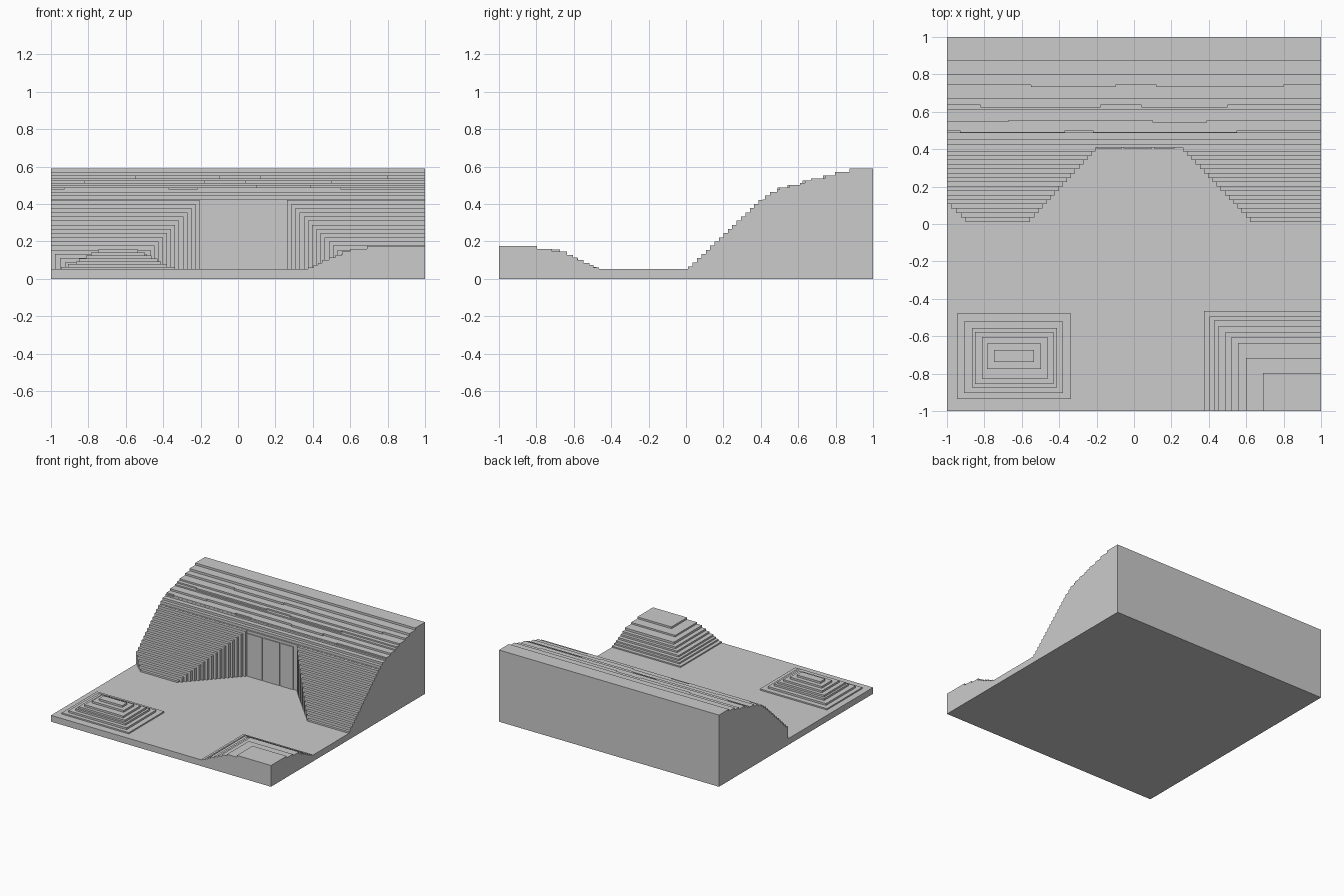
import bpy, bmesh

if "Cube" in bpy.data.objects:
    bpy.data.objects.remove(bpy.data.objects["Cube"])

FLOOR = 0.052


def make_object(name, bm):
    mesh = bpy.data.meshes.new(name)
    bm.to_mesh(mesh)
    bm.free()
    obj = bpy.data.objects.new(name, mesh)
    bpy.context.collection.objects.link(obj)
    return obj


def block_terrain(name, blocks):
    """Closed skin over the union of blocks (x0, x1, y0, y1, top) standing on z = 0."""
    xs = sorted({round(v, 4) for b in blocks for v in b[0:2]})
    ys = sorted({round(v, 4) for b in blocks for v in b[2:4]})
    nx, ny = len(xs) - 1, len(ys) - 1
    height = {}
    for i in range(nx):
        for j in range(ny):
            cx, cy = (xs[i] + xs[i + 1]) / 2, (ys[j] + ys[j + 1]) / 2
            height[i, j] = max(b[4] for b in blocks
                               if b[0] < cx < b[1] and b[2] < cy < b[3])
    bm = bmesh.new()

    def face(*pts):
        bm.faces.new([bm.verts.new(p) for p in pts])

    for (i, j), h in height.items():
        x0, x1, y0, y1 = xs[i], xs[i + 1], ys[j], ys[j + 1]
        face((x0, y0, h), (x1, y0, h), (x1, y1, h), (x0, y1, h))
        sides = [((i, j - 1), (x0, y0), (x1, y0)), ((i + 1, j), (x1, y0), (x1, y1)),
                 ((i, j + 1), (x1, y1), (x0, y1)), ((i - 1, j), (x0, y1), (x0, y0))]
        for key, a, b in sides:
            low = height.get(key, 0.0)
            if low < h - 1e-6:
                face((*a, low), (*b, low), (*b, h), (*a, h))
    face((-1, 1, 0), (1, 1, 0), (1, -1, 0), (-1, -1, 0))
    bmesh.ops.remove_doubles(bm, verts=bm.verts, dist=1e-5)
    return make_object(name, bm)


# Floor slab
blocks = [(-1, 1, -1, 1, FLOOR)]

# Steep stepped slope, split by a tapering entrance cut and clipped at the left corner
for i in range(17):
    y = 0.012 + 0.0235 * i
    z = 0.066 + 0.0223 * i
    left = min(-0.9, max(-1, -0.9 - (y - 0.012) * 1.1)) if y < 0.1 else -1
    blocks.append((left, -0.555 + (y - 0.012) * 0.93, y, 1, z))
    blocks.append((0.62 - (y - 0.012) * 0.95, 1, y, 1, z))

# Back wall of the entrance and the gentle upper hill
upper = [(0.41, 0.425), (0.422, 0.447), (0.45, 0.465), (0.487, 0.478), (0.5, 0.488),
         (0.553, 0.503), (0.61, 0.514), (0.636, 0.525), (0.668, 0.538),
         (0.743, 0.554), (0.797, 0.572), (0.873, 0.589)]
for y, z in upper:
    blocks.append((-1, 1, y, 1, z))

# Small forward ledges that make the upper contours uneven
for x0, x1, y, z in [(-1, -0.67, 0.545, 0.503), (0.1, 0.39, 0.542, 0.503),
                     (-0.82, -0.18, 0.624, 0.525), (0.04, 0.5, 0.624, 0.525),
                     (-0.55, -0.1, 0.733, 0.554), (0.12, 0.8, 0.733, 0.554),
                     (-0.93, -0.37, 0.488, 0.488), (-0.22, 0.55, 0.49, 0.488)]:
    blocks.append((x0, x1, y, y + 0.02, z))

# Free-standing mound, front left
mound = [(-0.947, -0.337, -0.936, -0.478), (-0.909, -0.38, -0.904, -0.52),
         (-0.866, -0.412, -0.873, -0.555), (-0.85, -0.43, -0.856, -0.577),
         (-0.813, -0.462, -0.83, -0.604), (-0.786, -0.497, -0.775, -0.64),
         (-0.749, -0.535, -0.738, -0.674)]
for k, rect in enumerate(mound):
    blocks.append((*rect, 0.063 + 0.0155 * k))

# Corner mound, front right
corner = [(0.375, -0.465, 0.062), (0.405, -0.495, 0.074), (0.428, -0.517, 0.086),
          (0.45, -0.548, 0.1), (0.487, -0.58, 0.114), (0.52, -0.605, 0.129),
          (0.555, -0.635, 0.147), (0.6, -0.717, 0.16), (0.69, -0.797, 0.175)]
for x, y, z in corner:
    blocks.append((x, 1, -1, y, z))

block_terrain("terraced_ground", blocks)

# Three tall door panels set against the back wall
for n, (x0, x1) in enumerate([(-0.2, -0.065), (-0.055, 0.095), (0.107, 0.217)]):
    bm = bmesh.new()
    bmesh.ops.create_cube(bm, size=1)
    for v in bm.verts:
        v.co.x = x0 if v.co.x < 0 else x1
        v.co.y = 0.403 if v.co.y < 0 else 0.41
        v.co.z = FLOOR if v.co.z < 0 else 0.403
    make_object(f"door_panel_{n + 1}", bm)
